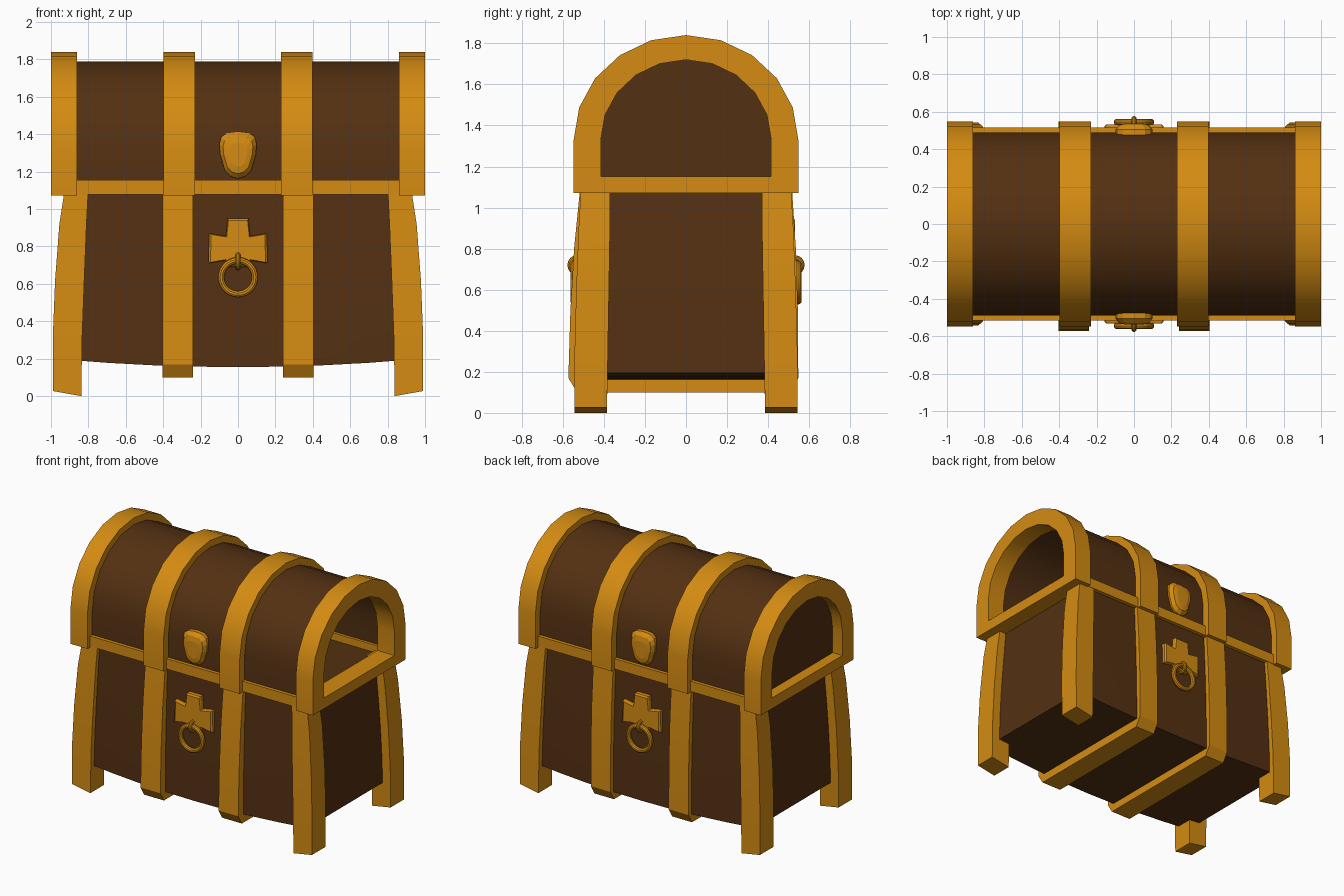
import bpy, bmesh, math
from mathutils import Vector

if "Cube" in bpy.data.objects:
    bpy.data.objects.remove(bpy.data.objects["Cube"])


def material(name, col):
    m = bpy.data.materials.new(name)
    m.diffuse_color = (*col, 1)
    m.use_nodes = True
    m.node_tree.nodes["Principled BSDF"].inputs["Base Color"].default_value = m.diffuse_color
    return m


GOLD = material("gold trim", (0.66, 0.26, 0.006))
WOOD = material("dark wood", (0.088, 0.030, 0.006))


def finish(name, bm, mat, smooth=False):
    bmesh.ops.recalc_face_normals(bm, faces=bm.faces)
    me = bpy.data.meshes.new(name)
    bm.to_mesh(me)
    bm.free()
    me.materials.append(mat)
    ob = bpy.data.objects.new(name, me)
    bpy.context.collection.objects.link(ob)
    if smooth:
        smooth_object(ob)
    return ob


def smooth_object(ob):
    bpy.ops.object.select_all(action='DESELECT')
    ob.select_set(True)
    bpy.context.view_layer.objects.active = ob
    bpy.ops.object.shade_smooth_by_angle(angle=math.radians(30))


def arch(a, top, bottom, spring=1.33, n=10):
    """Arch outline in (y, z), running front to back."""
    pts = [(-a, bottom)]
    for i in range(n + 1):
        t = math.pi * i / n
        pts.append((-a * math.cos(t), spring + (top - spring) * math.sin(t)))
    return pts + [(a, bottom)]


def band(name, outer, inner, x0, x1, closed=False):
    """Solid strip between two (y, z) outlines, extruded from x0 to x1."""
    bm = bmesh.new()
    rings = [[bm.verts.new((x, y, z)) for y, z in pts]
             for x, pts in ((x0, outer), (x1, outer), (x1, inner), (x0, inner))]
    n = len(outer)
    for i in range(n if closed else n - 1):
        j = (i + 1) % n
        for k in range(4):
            a, b = rings[k], rings[(k + 1) % 4]
            bm.faces.new((a[i], a[j], b[j], b[i]))
    if not closed:
        for e in (0, n - 1):
            bm.faces.new([r[e] for r in rings])
    return finish(name, bm, GOLD, True)


def box(name, lo, hi, mat):
    bm = bmesh.new()
    bmesh.ops.create_cube(bm, size=1)
    for v in bm.verts:
        v.co = Vector([lo[i] if v.co[i] < 0 else hi[i] for i in range(3)])
    return finish(name, bm, mat)


# Base box: bulges slightly and sags at the bottom
bm = bmesh.new()
bmesh.ops.create_cube(bm, size=2)
bmesh.ops.subdivide_edges(bm, edges=bm.edges[:], cuts=7, use_grid_fill=True)
for v in bm.verts:
    u, w, s = v.co
    t = (1 - s) / 2
    curve = math.sin(t * math.pi / 2)
    bottom = 0.195 - 0.04 * (1 - u * u)
    v.co = (u * (0.875 + 0.05 * curve),
            w * (0.485 + 0.015 * curve + 0.015 * (1 - u * u) * curve),
            1.10 + (bottom - 1.10) * t)
finish("base_box", bm, WOOD, True)

# Lid shell, open underneath and at the right end
bm = bmesh.new()
prof = arch(0.49, 1.79, 1.09)
a = [bm.verts.new((-0.92, y, z)) for y, z in prof]
b = [bm.verts.new((0.92, y, z)) for y, z in prof]
for i in range(len(prof) - 1):
    bm.faces.new((a[i], b[i], b[i + 1], a[i + 1]))
bm.faces.new([bm.verts.new(v.co) for v in a])  # left end panel
finish("lid_shell", bm, WOOD, True)

for s, side in ((-1, "left"), (1, "right")):
    # Lid end frames with bottom bar
    band(f"lid_end_frame_{side}", arch(0.547, 1.84, 1.072), arch(0.415, 1.72, 1.152),
         s * 0.86, s * 1.0, closed=True)
    # Lid middle bands
    band(f"lid_band_{side}", arch(0.547, 1.84, 1.072), arch(0.475, 1.77, 1.072),
         s * 0.23, s * 0.397)
    # Base bands wrapping under the box
    outer = [(-.517, 1.08), (-.545, .8), (-.563, .5), (-.573, .17), (-.53, .10),
             (.505, .10), (.547, .17), (.545, .5), (.535, .8), (.517, 1.08)]
    inner = [(-.46, 1.08), (-.46, .8), (-.47, .5), (-.47, .2), (-.46, .18),
             (.46, .18), (.47, .2), (.47, .5), (.46, .8), (.46, 1.08)]
    band(f"base_band_{side}", outer, inner, s * 0.24, s * 0.403)

    # Curved corner legs: (z, inner x, outer x, inner y, outer y)
    secs = [(1.115, .80, .925, .37, .51), (.92, .81, .955, .37, .522),
            (.62, .822, .978, .375, .534), (.32, .833, .99, .38, .542),
            (.0, .838, .99, .385, .543)]
    for f, end in ((-1, "front"), (1, "back")):
        bm = bmesh.new()
        rings = []
        for z, xi, xo, yi, yo in secs:
            lift = 0.027 if z == 0 else 0
            rings.append([bm.verts.new((s * x, f * y, z + d)) for x, y, d in
                          ((xi, yi, 0), (xo, yi, lift), (xo, yo, lift), (xi, yo, 0))])
        for r, q in zip(rings, rings[1:]):
            for k in range(4):
                bm.faces.new((r[k], r[(k + 1) % 4], q[(k + 1) % 4], q[k]))
        bm.faces.new(rings[0])
        bm.faces.new(rings[-1])
        finish(f"leg_{end}_{side}", bm, GOLD, True)


def plate(name, pts, layers, centre, f):
    """Plate facing front or back; layers are (depth, scale about centre)."""
    bm = bmesh.new()
    rings = [[bm.verts.new((f * -x * k, f * y, centre + (z - centre) * k)) for x, z in pts]
             for y, k in layers]
    n = len(pts)
    for r, q in zip(rings, rings[1:]):
        for i in range(n):
            bm.faces.new((r[i], r[(i + 1) % n], q[(i + 1) % n], q[i]))
    bm.faces.new(rings[0])
    bm.faces.new(rings[-1])
    finish(name, bm, GOLD)


def ring(name, loc, rot, major, minor, segs):
    bpy.ops.mesh.primitive_torus_add(location=loc, rotation=rot, major_radius=major,
                                     minor_radius=minor, major_segments=segs, minor_segments=10)
    ob = bpy.context.object
    ob.name = name
    ob.data.materials.append(GOLD)
    smooth_object(ob)


shield = [(0, 1.415), (.06, 1.408), (.09, 1.385), (.1, 1.345), (.095, 1.29), (.07, 1.205), (.04, 1.175), (0, 1.163)]
shield += [(-x, z) for x, z in shield[-2:0:-1]]
cross = [(.055, .95), (.065, .855), (.155, .87), (.158, .71), (.07, .725), (.05, .69)]
cross += [(-x, z) for x, z in cross[::-1]]

for f, end in ((-1, "front"), (1, "back")):
    # Rim strip along the lid edge
    y0, y1 = sorted((f * 0.47, f * 0.515))
    box(f"lid_rim_{end}", (-.87, y0, 1.078), (.87, y1, 1.155), GOLD)
    # Lid shield, cross plate, loop and pull ring
    plate(f"lid_shield_{end}", shield, [(.45, 1), (.505, 1), (.53, .8), (.537, .5)], 1.29, f)
    plate(f"lock_plate_{end}", cross, [(.47, 1), (.522, 1), (.532, .93)], .79, f)
    ring(f"ring_loop_{end}", (0, f * .53, .72), (0, math.pi / 2, 0), .035, .013, 16)
    ring(f"pull_ring_{end}", (0, f * .545, .635), (math.pi / 2, 0, 0), .09, .018, 28)
